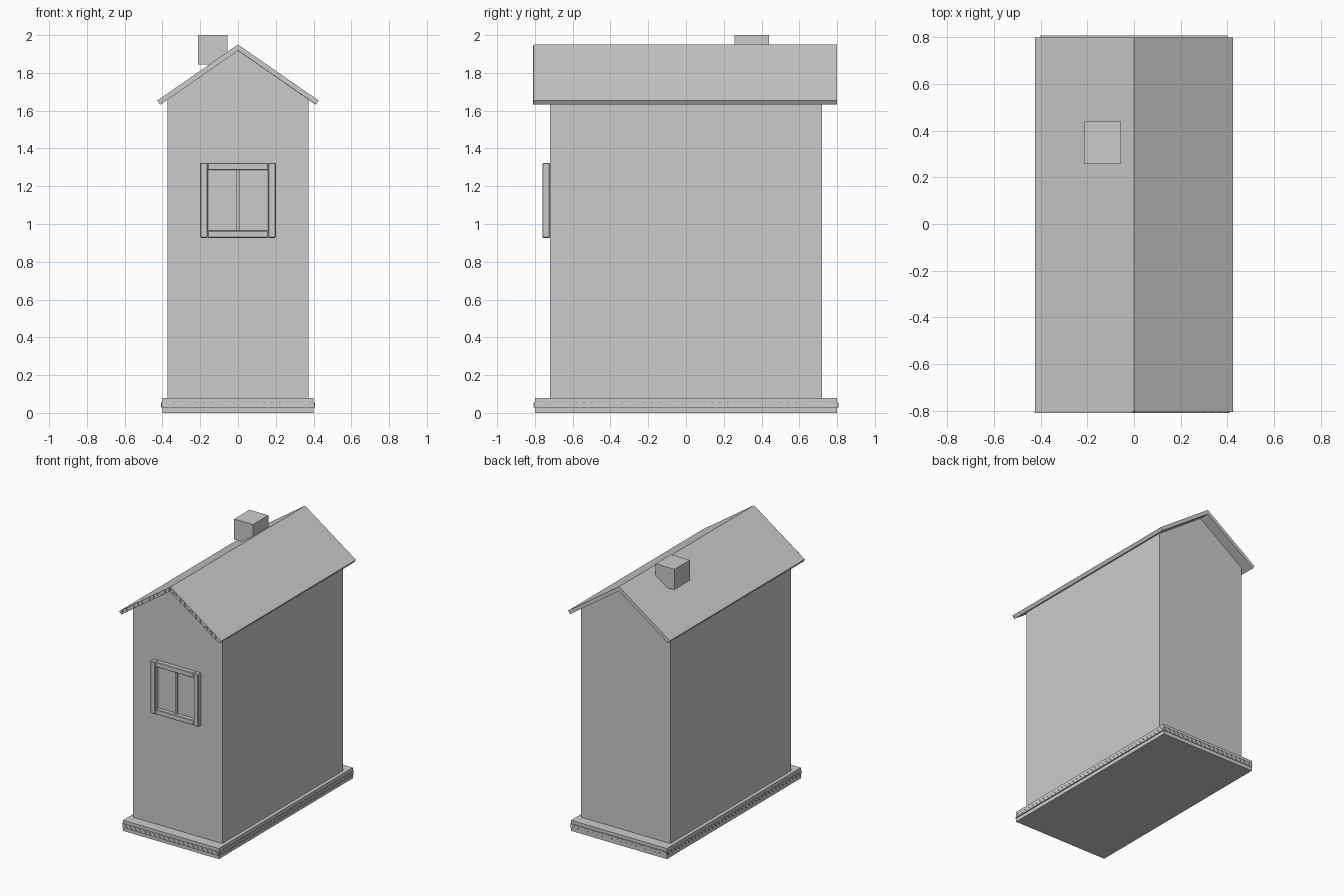
import bpy, bmesh
from mathutils import Vector

if "Cube" in bpy.data.objects:
    bpy.data.objects.remove(bpy.data.objects["Cube"], do_unlink=True)

GREY = (0.6, 0.6, 0.6, 1)
grey = bpy.data.materials.new("plain_grey")
grey.use_nodes = True
grey.diffuse_color = GREY
grey.node_tree.nodes["Principled BSDF"].inputs["Base Color"].default_value = GREY


def add_object(name, bm):
    bmesh.ops.recalc_face_normals(bm, faces=bm.faces)
    mesh = bpy.data.meshes.new(name)
    bm.to_mesh(mesh)
    bm.free()
    mesh.materials.append(grey)
    obj = bpy.data.objects.new(name, mesh)
    bpy.context.collection.objects.link(obj)
    return obj


def extrude_into(bm, points, offset):
    """Add a closed prism: a flat outline swept by an offset."""
    face = bm.faces.new([bm.verts.new(p) for p in points])
    swept = bmesh.ops.extrude_face_region(bm, geom=[face], use_keep_orig=True)
    verts = [g for g in swept["geom"] if isinstance(g, bmesh.types.BMVert)]
    bmesh.ops.translate(bm, verts=verts, vec=offset)


def prism(name, profile, y0, y1):
    """Sweep an x-z outline along y."""
    bm = bmesh.new()
    extrude_into(bm, [(x, y0, z) for x, z in profile], Vector((0, y1 - y0, 0)))
    return add_object(name, bm)


def box(name, x0, x1, y0, y1, z0, z1, bevel=0):
    obj = prism(name, [(x0, z0), (x1, z0), (x1, z1), (x0, z1)], y0, y1)
    if bevel:
        mod = obj.modifiers.new("edge", "BEVEL")
        mod.width = bevel
        mod.segments = 1
    return obj


def zigzag_trim(name, start, end, out, width):
    """A thin band with a raised row of alternating triangular teeth."""
    start, end, out = Vector(start), Vector(end), Vector(out)
    along = (end - start).normalized()
    up = out.cross(along) * width / 2
    bm = bmesh.new()
    extrude_into(bm, [start - up, end - up, end + up, start + up], out * 0.004)
    count = round((end - start).length / 0.04)
    step = (end - start) / count
    for i in range(count):
        a = start + step * i + out * 0.004
        extrude_into(bm, [a - up, a + step - up, a + step / 2 + up], out * 0.004)
    return add_object(name, bm)


# Foundation and its patterned band
BX, BY = 0.4, 0.8
box("foundation", -BX, BX, -BY, BY, 0, 0.08)
BAND_Z = 0.042
for side, s in (("left", 1), ("right", -1)):
    zigzag_trim(f"foundation_trim_{side}", (s * BX, -BY, BAND_Z), (s * BX, BY, BAND_Z),
                (s, 0, 0), 0.028)
for side, s in (("back", 1), ("front", -1)):
    zigzag_trim(f"foundation_trim_{side}", (-BX, s * BY, BAND_Z), (BX, s * BY, BAND_Z),
                (0, s, 0), 0.028)

# Walls and gable
WX, WY, EAVE = 0.373, 0.72, 1.66
box("walls", -WX, WX, -WY, WY, 0.08, EAVE)
prism("gable", [(-WX, EAVE), (WX, EAVE), (0, 1.918)], -WY, WY)

# Roof slopes with the fascia band along the front edge
for side, s in (("left", 1), ("right", -1)):
    prism(f"roof_{side}",
          [(0, 1.95), (s * 0.425, 1.655), (s * 0.41, 1.632), (0, 1.917)], -0.803, 0.8)
    zigzag_trim(f"roof_trim_{side}", (0, -0.803, 1.934), (s * 0.42, -0.803, 1.643),
                (0, -1, 0), 0.026)

# Chimney
box("chimney", -0.212, -0.055, 0.257, 0.44, 1.845, 2.0)

# Window frame, glazing bar and pane
for side, s in (("left", 1), ("right", -1)):
    box(f"window_stile_{side}", s * 0.18 - 0.02, s * 0.18 + 0.02, -0.76, -WY,
        0.927, 1.323, bevel=0.004)
for level, z in (("bottom", 0.927), ("top", 1.285)):
    box(f"window_rail_{level}", -0.16, 0.16, -0.757, -WY, z, z + 0.038, bevel=0.004)
box("window_bar", -0.008, 0.008, -0.74, -WY, 0.965, 1.285)
box("window_pane", -0.16, 0.16, -0.725, -WY, 0.965, 1.285)
